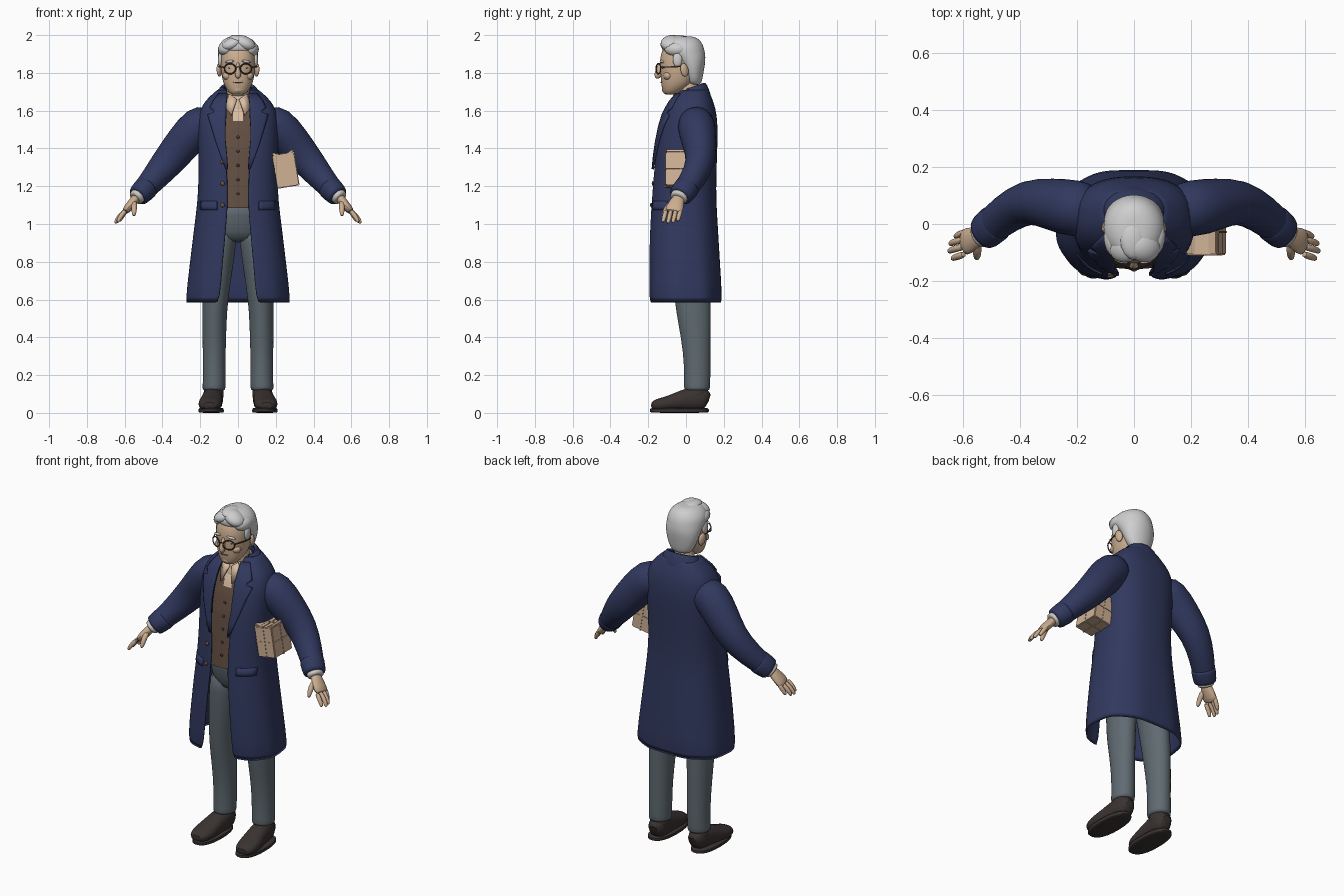
import bpy, bmesh, math
from mathutils import Vector, Matrix, Euler

def mat(name, r, g, b):
    m = bpy.data.materials.new(name)
    m.diffuse_color = (r, g, b, 1)
    return m

NAVY = mat("navy wool", 0.030, 0.040, 0.112)
GREY = mat("grey trousers", 0.115, 0.145, 0.165)
SHOE = mat("dark leather", 0.042, 0.032, 0.031)
SKIN = mat("skin", 0.60, 0.42, 0.28)
HAIR = mat("silver hair", 0.62, 0.62, 0.62)
VEST = mat("brown vest", 0.125, 0.078, 0.055)
SHIRT = mat("cream shirt", 0.70, 0.51, 0.36)
CUFF = mat("white cuff", 0.60, 0.57, 0.53)
PAPER = mat("wrapping paper", 0.63, 0.44, 0.30)
FRAME = mat("glasses frame", 0.06, 0.04, 0.03)

def finish(name, bm, material, sub=0, mirror=False, thick=0, angle=50):
    bmesh.ops.recalc_face_normals(bm, faces=bm.faces)
    me = bpy.data.meshes.new(name)
    bm.to_mesh(me)
    bm.free()
    for p in me.polygons:
        p.use_smooth = True
    me.set_sharp_from_angle(angle=math.radians(angle))
    me.materials.append(material)
    ob = bpy.data.objects.new(name, me)
    bpy.context.collection.objects.link(ob)
    if mirror:
        ob.modifiers.new("mirror", 'MIRROR').use_mirror_merge = False
    if thick:
        s = ob.modifiers.new("thickness", 'SOLIDIFY')
        s.thickness, s.offset = thick, 0
    if sub:
        s = ob.modifiers.new("smooth", 'SUBSURF')
        s.levels = s.render_levels = sub
    return ob

def spow(v, e):
    return math.copysign(abs(v) ** e, v)

def skin_rings(bm, rings, closed=True, caps=True):
    vs = [[bm.verts.new(p) for p in r] for r in rings]
    n = len(vs[0])
    for a, b in zip(vs, vs[1:]):
        for i in range(n if closed else n - 1):
            j = (i + 1) % n
            bm.faces.new((a[i], a[j], b[j], b[i]))
    if closed and caps:
        bm.faces.new(vs[0])
        bm.faces.new(vs[-1])

def loft(name, rows, material, n=24, e=1.0, sub=1, mirror=False, caps=True, thick=0, tilt=0):
    """rows: z, centre x, centre y, half width, half depth"""
    bm = bmesh.new()
    ang = [2 * math.pi * i / n for i in range(n)]
    skin_rings(bm, [[(cx + rx * spow(math.sin(a), e), cy - ry * spow(math.cos(a), e),
                      z - tilt * math.cos(a)) for a in ang] for z, cx, cy, rx, ry in rows], caps=caps)
    return finish(name, bm, material, sub, mirror, thick)

def tube(name, pts, material, n=14, sub=1, mirror=True, e=1.0):
    """pts: x, y, z, half width, half height along a path"""
    bm = bmesh.new()
    P = [Vector(p[:3]) for p in pts]
    rings = []
    for i, p in enumerate(pts):
        t = (P[min(i + 1, len(P) - 1)] - P[max(i - 1, 0)]).normalized()
        ref = Vector((1, 0, 0)) if abs(t.y) > 0.8 else Vector((0, 1, 0))
        u = (ref - t * ref.dot(t)).normalized()
        v = t.cross(u)
        rings.append([P[i] + u * p[3] * spow(math.cos(a), e) + v * p[4] * spow(math.sin(a), e)
                      for a in [2 * math.pi * k / n for k in range(n)]])
    skin_rings(bm, rings)
    return finish(name, bm, material, sub, mirror)

def ball(name, c, r, material, mirror=False, rot=(0, 0, 0)):
    bm = bmesh.new()
    bmesh.ops.create_uvsphere(bm, u_segments=16, v_segments=10, radius=1,
        matrix=Matrix.LocRotScale(Vector(c), Euler(rot), Vector(r)))
    return finish(name, bm, material, 0, mirror)

def box(name, c, size, material, mirror=False, rot=(0, 0, 0), bevel=0.004):
    bm = bmesh.new()
    bmesh.ops.create_cube(bm, size=1, matrix=Matrix.LocRotScale(Vector(c), Euler(rot), Vector(size)))
    bmesh.ops.bevel(bm, geom=bm.edges[:], offset=bevel, segments=2, affect='EDGES')
    return finish(name, bm, material, 0, mirror)

# Overcoat: rings of z, half width, front y, back y, half gap
COAT = [(.575, .272, -.198, .188, .097), (.80, .246, -.195, .172, .08), (1.0, .222, -.186, .16, .06),
        (1.12, .206, -.177, .152, .052), (1.25, .2, -.168, .152, .055), (1.40, .203, -.155, .158, .068),
        (1.50, .207, -.137, .16, .07), (1.58, .203, -.112, .155, .066), (1.64, .175, -.082, .14, .064),
        (1.68, .132, -.05, .122, .06), (1.71, .1, -.02, .112, .055)]
E = 0.8

def coat_at(z):
    for a, b in zip(COAT, COAT[1:]):
        if a[0] <= z <= b[0]:
            f = (z - a[0]) / (b[0] - a[0])
            return [p + (q - p) * f for p, q in zip(a, b)]
    return list(COAT[-1] if z > 1 else COAT[0])

def coat_y(x, z):
    _, rx, yf, yb, _g = coat_at(z)
    s = min(abs(x) / rx, .98) ** (1 / E)
    return (yf + yb) / 2 - (yb - yf) / 2 * math.sqrt(1 - s * s) ** E

def coat_ring(z, n=56):
    _, rx, yf, yb, gap = coat_at(z)
    t0 = math.asin((gap / rx) ** (1 / E))
    out = []
    for i in range(n + 1):
        t = t0 + (2 * math.pi - 2 * t0) * i / n
        k = 1 + .012 * math.cos(9 * t) * max(0, (.95 - z) / .4)
        out.append((rx * k * spow(math.sin(t), E), (yf + yb) / 2 - (yb - yf) / 2 * k * spow(math.cos(t), E), z))
    return out

bm = bmesh.new()
skin_rings(bm, [coat_ring(r[0]) for r in COAT], closed=False)
finish("overcoat", bm, NAVY, 1, thick=.016)

def coat_patch(name, rows, material, lift, thick):
    """rows: z, inner x, outer x laid over the coat front"""
    bm = bmesh.new()
    skin_rings(bm, [[(a + (b - a) * i / 6, coat_y(a + (b - a) * i / 6, z) - lift, z) for i in range(7)]
                    for z, a, b in rows], closed=False)
    return finish(name, bm, material, 0, True, thick)

# Lapels with notch, pocket flaps, buttons
coat_patch("lapels", [(1.29, .053, .064), (1.36, .058, .09), (1.44, .066, .118), (1.52, .066, .142),
                      (1.578, .062, .16), (1.59, .062, .125), (1.60, .062, .13), (1.615, .062, .148),
                      (1.65, .06, .13), (1.69, .055, .10)], NAVY, .014, .012)
coat_patch("pocket_flaps", [(1.075, .11, .195), (1.09, .11, .195), (1.12, .11, .195)], NAVY, .01, .012)
for z in (1.33, 1.215, 1.10):
    ball("coat_button", (-.082, coat_y(.082, z) - .012, z), (.012, .006, .012), VEST)
# Turned-up back collar
bm = bmesh.new()
rings = []
for z, rx, ry, cy in ((1.655, .135, .095, .035), (1.70, .112, .078, .04), (1.745, .086, .06, .04), (1.725, .078, .052, .038)):
    ring = []
    for i in range(25):
        t = math.radians(50 + 260 * i / 24)
        ring.append((rx * math.sin(t), cy - ry * math.cos(t), z - .02 * math.cos(t) - .012))
    rings.append(ring)
skin_rings(bm, rings, closed=False)
finish("coat_collar", bm, NAVY, 1, thick=.014)

# Sleeves, cuffs
tube("sleeves", [(.13, .05, 1.555, .085, .085), (.205, .053, 1.53, .105, .108), (.29, .07, 1.43, .092, .098),
                 (.37, .083, 1.33, .078, .088), (.45, .035, 1.235, .07, .07), (.50, -.008, 1.178, .063, .06),
                 (.526, -.03, 1.15, .06, .056)], NAVY, 18)
tube("sleeve_cuffs", [(.478, .01, 1.20, .066, .064), (.482, .007, 1.196, .07, .067), (.527, -.031, 1.15, .066, .06),
                      (.531, -.034, 1.146, .06, .055)], NAVY, 18)
tube("shirt_cuffs", [(.52, -.025, 1.16, .05, .045), (.54, -.04, 1.138, .05, .044), (.545, -.043, 1.133, .044, .038)], CUFF)

# Hands
tube("palms", [(.53, -.033, 1.15, .032, .024), (.553, -.046, 1.12, .038, .025), (.582, -.06, 1.085, .05, .024),
               (.603, -.068, 1.06, .047, .017)], SKIN, 12)
for k in range(4):
    y = -.105 + .026 * k
    d = (.0, .012, .008, -.01)[k]
    tube("fingers", [(.592, y, 1.075, .013, .014), (.616 + d, y - .008, 1.047 - d / 2, .0135, .0135),
                     (.632 + d, y - .014, 1.022 - d / 2, .012, .012), (.638 + d, y - .018, 1.008 - d / 2, .007, .007)], SKIN, 8)
tube("thumbs", [(.55, -.065, 1.12, .018, .018), (.55, -.098, 1.09, .017, .017), (.55, -.115, 1.06, .014, .014),
                (.552, -.122, 1.04, .007, .007)], SKIN, 8)

# Vest and shirt body, split along the V neckline
bm = bmesh.new()
rows = [(1.085 + .02 * i) for i in range(29)]
body = []
for z in rows:
    _, rx, yf, yb, _g = coat_at(z)
    rx, yf, yb = rx - .022, yf + .022, yb - .022
    body.append([(rx * spow(math.sin(a), E), (yf + yb) / 2 - (yb - yf) / 2 * spow(math.cos(a), E), z)
                 for a in [2 * math.pi * i / 72 for i in range(72)]])
skin_rings(bm, body)
for f in bm.faces:
    c = f.calc_center_median()
    f.material_index = 1 if c.z > 1.51 + abs(c.x) * 2.0 else 0
finish("vest_and_shirt", bm, VEST).data.materials.append(SHIRT)
for i in range(5):
    z = 1.16 + .075 * i
    ball("vest_button", (0, coat_y(0, z) + .019, z), (.008, .005, .008), FRAME)

# Shirt collar and its wings
loft("shirt_collar", [(1.61, 0, .005, .088, .082), (1.66, 0, .008, .078, .072), (1.70, 0, .01, .07, .064)],
     SHIRT, caps=False, thick=.01, tilt=.018)
bm = bmesh.new()
bm.faces.new([bm.verts.new(p) for p in ((.006, -.07, 1.66), (.045, -.062, 1.69), (.07, -.06, 1.62), (.035, -.108, 1.575))])
finish("collar_wings", bm, SHIRT, 0, True, .008)

# Trousers
loft("trouser_hips", [(.90, 0, .025, .12, .085), (.95, 0, .02, .165, .115), (1.05, 0, .01, .168, .125),
                      (1.12, 0, 0, .165, .13)], GREY, 32)
loft("trouser_legs", [(.115, .128, .058, .060, .066), (.13, .127, .058, .062, .07), (.18, .126, .06, .06, .07),
                      (.32, .126, .058, .061, .072), (.48, .125, .045, .065, .088), (.58, .122, .036, .068, .096),
                      (.75, .107, .028, .077, .105), (.90, .092, .024, .086, .112), (1.0, .085, .02, .08, .11)],
     GREY, 20, mirror=True)

# Shoes
tube("shoe_uppers", [(.13, .12, .06, .03, .04), (.13, .10, .072, .05, .06), (.133, .04, .075, .056, .066),
                     (.138, -.02, .066, .056, .056), (.146, -.09, .05, .066, .04), (.15, -.15, .042, .06, .034),
                     (.15, -.187, .036, .035, .02)], SHOE, 16, e=.85)
loft("shoe_soles", [(.0, .142, -.035, .064, .152), (.004, .142, -.035, .068, .158), (.022, .142, -.035, .068, .158),
                    (.028, .142, -.035, .06, .15)], SHOE, 24, .85, mirror=True)
loft("shoe_ankles", [(.06, .13, .055, .052, .06), (.10, .13, .055, .056, .064), (.14, .128, .058, .05, .06)], SHOE, mirror=True)

# Neck and head
tube("neck", [(0, .03, 1.56, .06, .06), (0, .02, 1.66, .058, .056), (0, .005, 1.78, .062, .06)], SKIN, mirror=False)
loft("head", [(1.684, 0, -.083, .028, .022), (1.692, 0, -.08, .045, .04), (1.72, 0, -.06, .066, .068),
              (1.75, 0, -.045, .08, .088), (1.80, 0, -.035, .091, .1), (1.87, 0, -.03, .095, .112),
              (1.93, 0, -.025, .088, .1), (1.97, 0, -.025, .05, .06)], SKIN, 24, .9)
tube("nose", [(0, -.128, 1.855, .012, .008), (0, -.142, 1.83, .013, .012), (0, -.15, 1.80, .018, .016),
              (0, -.148, 1.785, .022, .017), (0, -.14, 1.772, .014, .008)], SKIN, 12, mirror=False)
ball("ears", (.1, -.008, 1.815), (.012, .022, .036), SKIN, True, (.2, 0, .35))
ball("chin", (0, -.105, 1.712), (.032, .022, .022), SKIN)
ball("cheeks", (.052, -.095, 1.785), (.03, .025, .024), SKIN, True)
ball("eyes", (.04, -.122, 1.825), (.011, .006, .006), FRAME, True)
ball("eyebrows", (.044, -.128, 1.86), (.026, .01, .007), HAIR, True, (0, .15, .25))
ball("mouth", (0, -.13, 1.75), (.026, .006, .003), VEST)

# Hair cap with swept tufts
loft("hair", [(1.735, 0, .045, .05, .03), (1.755, 0, .042, .07, .043), (1.80, 0, .037, .09, .056),
              (1.85, 0, .028, .102, .074), (1.885, 0, .012, .106, .092), (1.91, 0, -.012, .108, .112),
              (1.935, 0, -.018, .107, .114), (1.965, 0, -.022, .092, .104), (1.987, 0, -.022, .062, .08),
              (1.995, 0, -.02, .03, .045)], HAIR, 24)
for c, r, rot in (((-.03, -.085, 1.955), (.06, .05, .032), (0, -.4, .3)), ((.035, -.08, 1.958), (.062, .055, .036), (0, .45, -.2)),
                  ((.0, -.055, 1.975), (.05, .07, .026), (0, .15, 0)), ((-.07, -.06, 1.925), (.035, .06, .034), (0, 0, .2)),
                  ((.075, -.055, 1.925), (.034, .06, .036), (0, 0, -.2))):
    ball("hair_tuft", c, r, HAIR, False, rot)
ball("sideburns", (.094, -.045, 1.87), (.012, .025, .04), HAIR, True)

# Round glasses
bm = bmesh.new()
skin_rings(bm, [[(.042 + (.03 + .0035 * math.cos(b)) * math.cos(a), -.146 + .0035 * math.sin(b) + .012 * math.cos(a),
                  1.822 + (.027 + .0035 * math.cos(b)) * math.sin(a)) for b in [math.pi * k / 3 for k in range(6)]]
                for a in [math.pi * i / 14 for i in range(29)]], caps=False)
finish("glasses_rims", bm, FRAME, 0, True)
tube("glasses_bridge", [(-.014, -.156, 1.828, .003, .003), (0, -.16, 1.833, .003, .003), (.014, -.156, 1.828, .003, .003)],
     FRAME, 6, 0, False)
tube("glasses_temples", [(.072, -.134, 1.83, .003, .004), (.096, -.07, 1.832, .003, .004), (.104, -.01, 1.835, .003, .004)],
     FRAME, 6, 0)

# Wrapped parcel under the arm, with raised string and paper folds
R = (0, -.16, 0)
C = Vector((.252, -.028, 1.285))
M = Euler(R).to_matrix()
box("parcel", C, (.115, .16, .175), PAPER, rot=R)
box("parcel_string_level", C, (.121, .166, .008), PAPER, rot=R, bevel=.002)
box("parcel_string_upright", C, (.008, .166, .181), PAPER, rot=R, bevel=.002)
box("parcel_string_side", C, (.121, .008, .181), PAPER, rot=R, bevel=.002)
for s in (-1, 1):
    box("parcel_fold", C + M @ Vector((s * .04, -.02, .09)), (.035, .11, .012), PAPER, rot=(0, -.16 - s * .45, 0), bevel=.003)
